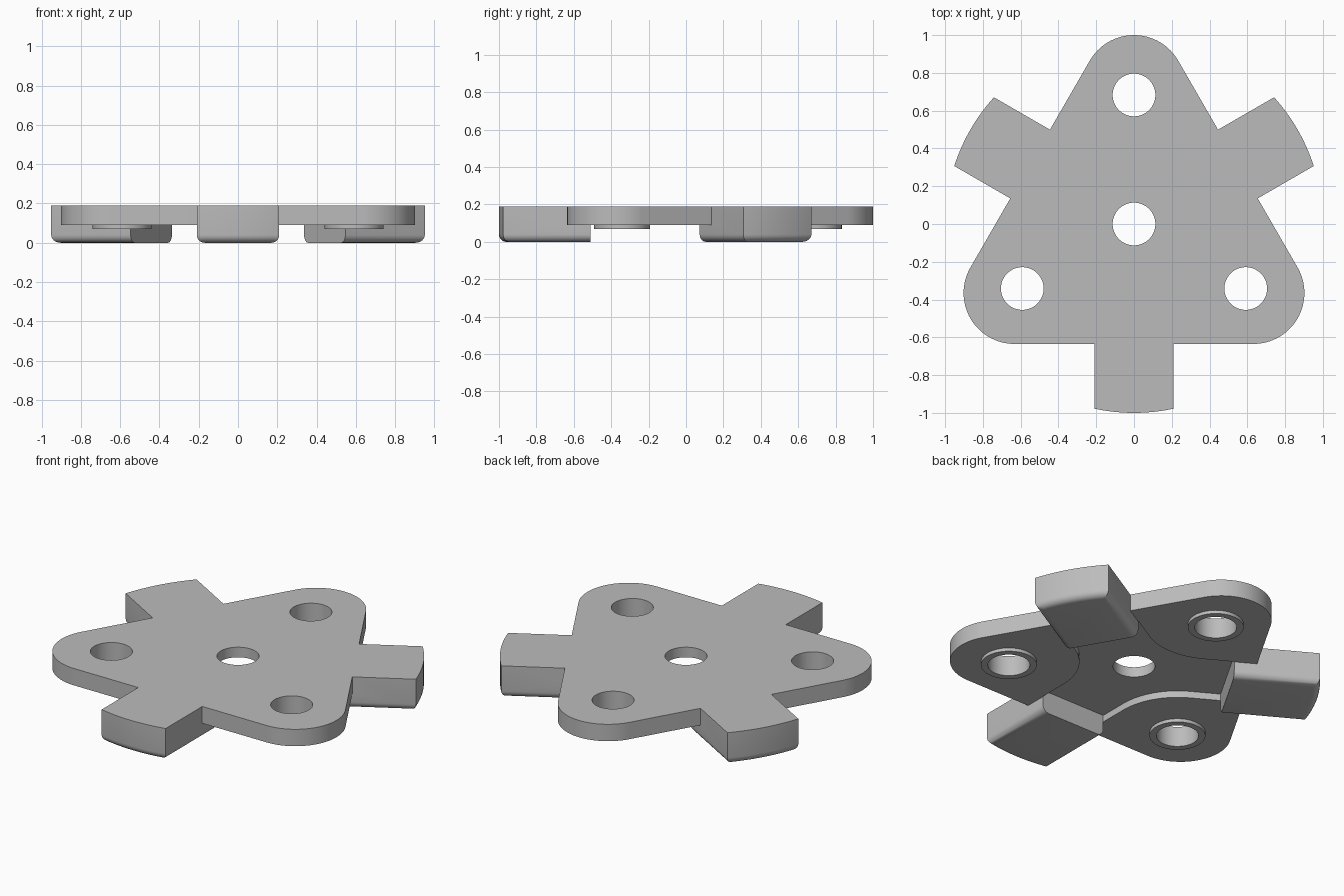
import bpy, bmesh
from math import sin, cos, pi, radians, asin
from mathutils import Matrix, Vector

cube = bpy.data.objects.get("Cube")
if cube:
    bpy.data.objects.remove(cube, do_unlink=True)

LOBES = [90, 210, 330]          # directions of the rounded corners
LEGS = [30, 150, 270]           # directions of the legs
TOP, UNDER, POCKET = 0.19, 0.09, 0.13
HOLE_DIST, HOLE_R, LEG_W = 0.683, 0.113, 0.21

grey = bpy.data.materials.new("plain grey")
grey.use_nodes = True
grey.diffuse_color = (0.5, 0.5, 0.5, 1)
grey.node_tree.nodes["Principled BSDF"].inputs["Base Color"].default_value = (0.5, 0.5, 0.5, 1)


def polar(r, deg):
    return Vector((r * cos(radians(deg)), r * sin(radians(deg))))


def arc(centre, r, a0, a1, n=24):
    return [centre + polar(r, a0 + (a1 - a0) * i / n) for i in range(n + 1)]


def circle(centre, r):
    return arc(centre, r, 0, 360, 64)[:-1]


def prism(name, outline, z0, z1, edge_rule=None, round_r=0.0, turn=0):
    """Extrude an outline, optionally rounding the edges picked by a rule."""
    bm = bmesh.new()
    face = bm.faces.new([bm.verts.new((p.x, p.y, z0)) for p in outline])
    side = bmesh.ops.extrude_face_region(bm, geom=[face])["geom"]
    for v in side:
        if isinstance(v, bmesh.types.BMVert):
            v.co.z = z1
    bmesh.ops.recalc_face_normals(bm, faces=bm.faces)
    if edge_rule:
        picked = [e for e in bm.edges if edge_rule(e)]
        bmesh.ops.bevel(bm, geom=picked, offset=round_r, segments=6,
                        profile=0.5, affect='EDGES')
    bm.transform(Matrix.Rotation(radians(turn), 4, 'Z'))
    mesh = bpy.data.meshes.new(name)
    bm.to_mesh(mesh)
    bm.free()
    mesh.materials.append(grey)
    obj = bpy.data.objects.new(name, mesh)
    bpy.context.collection.objects.link(obj)
    return obj


def combine(target, other, operation):
    """Apply a boolean and drop the helper."""
    mod = target.modifiers.new("combine", 'BOOLEAN')
    mod.operation, mod.object, mod.solver = operation, other, 'EXACT'
    bpy.context.view_layer.objects.active = target
    bpy.ops.object.modifier_apply(modifier=mod.name)
    bpy.data.objects.remove(other, do_unlink=True)


# Rounded triangular plate
outline = []
for a in LOBES:
    outline += arc(polar(0.73, a), 0.27, a - 60, a + 60, 32)
plate = prism("hub_plate", outline, UNDER, TOP)

# Three legs with curved ends and rounded lower edges
half = math_half = asin(LEG_W) * 180 / pi
leg_outline = [Vector((0.45, -LEG_W))] + arc(Vector((0, 0)), 1.0, -half, half, 12) \
    + [Vector((0.45, LEG_W))]


def lower_outer(e):
    low = all(v.co.z < 0.001 for v in e.verts)
    inner = all(v.co.x < 0.46 for v in e.verts)
    return low and not inner


for a in LEGS:
    combine(plate, prism("leg", leg_outline, 0, TOP, lower_outer, 0.04, a), 'UNION')

# Three-armed pocket under the middle, curving round each lobe
slot = LEG_W + 0.002
lobe_r = HOLE_DIST * cos(radians(30)) - slot
pocket = []
for leg, lobe in zip(LEGS, LOBES):
    d, p = polar(1, leg), polar(1, leg + 90)
    pocket += [d * 0.51 - p * slot, d * 0.51 + p * slot]
    pocket += arc(polar(HOLE_DIST, lobe), lobe_r, lobe + 210, lobe + 150)
combine(plate, prism("pocket", pocket, -0.1, POCKET), 'DIFFERENCE')

# Raised rings under the lobes, then the holes
for a in LOBES:
    centre = polar(HOLE_DIST, a)
    combine(plate, prism("ring", circle(centre, 0.15), 0.07, 0.12), 'UNION')
    combine(plate, prism("hole", circle(centre, HOLE_R), -0.1, 0.3), 'DIFFERENCE')
combine(plate, prism("hole", circle(Vector((0, 0)), HOLE_R), -0.1, 0.3), 'DIFFERENCE')

bpy.ops.object.select_all(action='DESELECT')
plate.select_set(True)
bpy.context.view_layer.objects.active = plate
bpy.ops.object.shade_smooth_by_angle(angle=radians(30))
